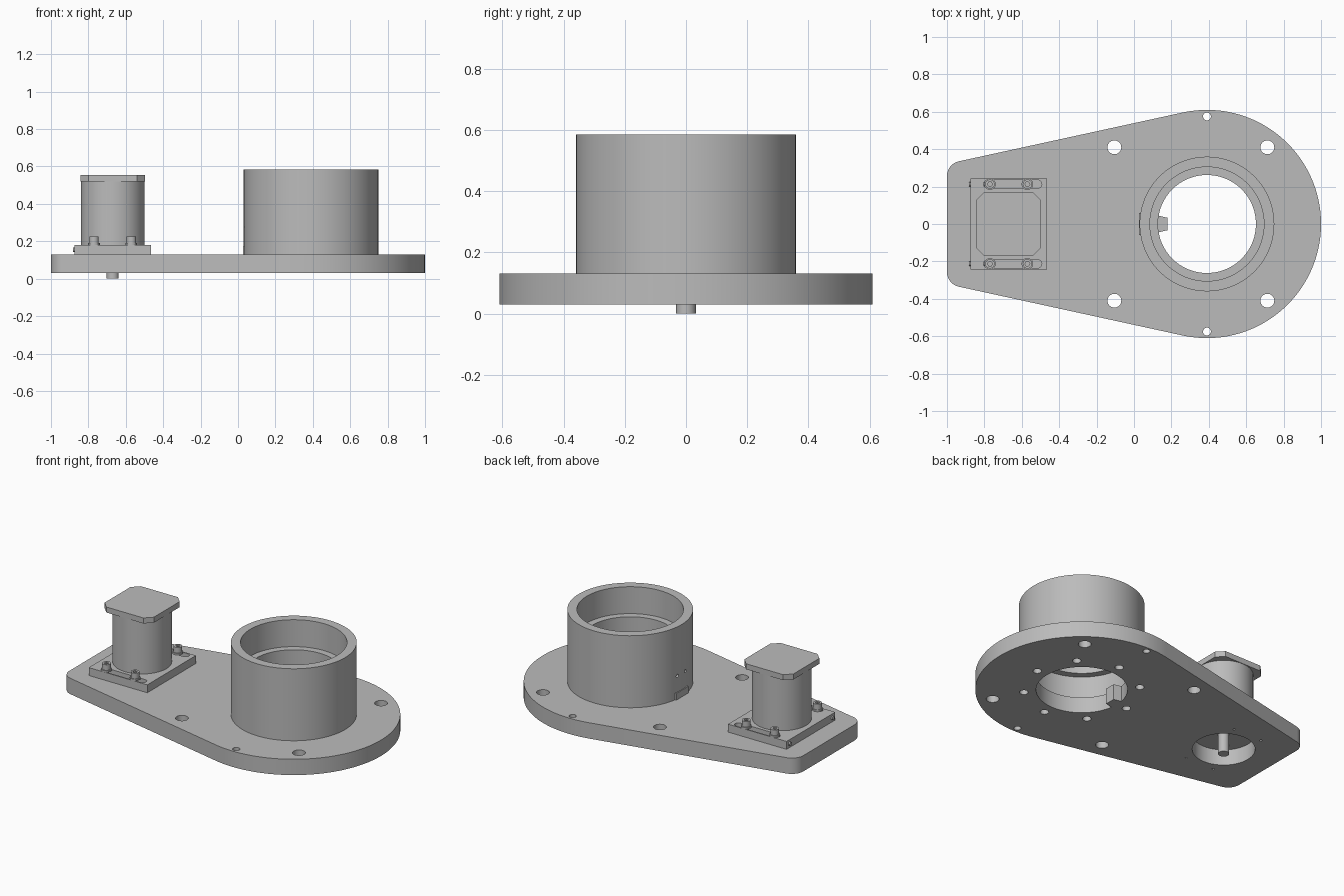
import bpy, bmesh, math
from mathutils import Vector, Matrix

if "Cube" in bpy.data.objects:
    bpy.data.objects.remove(bpy.data.objects["Cube"], do_unlink=True)

grey = bpy.data.materials.new("machined_grey")
grey.use_nodes = True
COLOUR = (0.5, 0.5, 0.5, 1)
grey.diffuse_color = COLOUR
for node in grey.node_tree.nodes:
    if node.type == "BSDF_PRINCIPLED":
        node.inputs["Base Color"].default_value = COLOUR

BORE_X, MOTOR_X = 0.39, -0.67
PLATE_LOW, PLATE_TOP, MOUNT_TOP = 0.03, 0.13, 0.18


def make(name, bm):
    bmesh.ops.recalc_face_normals(bm, faces=bm.faces)
    mesh = bpy.data.meshes.new(name)
    bm.to_mesh(mesh)
    bm.free()
    mesh.materials.append(grey)
    obj = bpy.data.objects.new(name, mesh)
    bpy.context.collection.objects.link(obj)
    return obj


def prism(bm, points, low, high):
    """Upright prism over a plan outline."""
    bottom = [bm.verts.new((x, y, low)) for x, y in points]
    top = [bm.verts.new((x, y, high)) for x, y in points]
    bm.faces.new(bottom[::-1])
    bm.faces.new(top)
    for i in range(len(points)):
        j = (i + 1) % len(points)
        bm.faces.new((bottom[i], bottom[j], top[j], top[i]))


def arc(cx, cy, r, start, end, n):
    return [(cx + r * math.cos(start + (end - start) * i / n),
             cy + r * math.sin(start + (end - start) * i / n)) for i in range(n + 1)]


def circle(cx, cy, r, n=32):
    return arc(cx, cy, r, 0, math.tau, n)[:-1]


def rectangle(x0, x1, y0, y1):
    return [(x0, y0), (x1, y0), (x1, y1), (x0, y1)]


def rod_x(bm, x0, x1, y, z, r):
    """Round rod along the x axis."""
    place = Matrix.Translation(Vector(((x0 + x1) / 2, y, z))) @ Matrix.Rotation(math.pi / 2, 4, "Y")
    bmesh.ops.create_cone(bm, cap_ends=True, segments=20, radius1=r, radius2=r,
                          depth=x1 - x0, matrix=place)


def cut(obj, bm):
    cutter = make("cutter", bm)
    cutter.hide_render = True
    mod = obj.modifiers.new("cut", "BOOLEAN")
    mod.operation, mod.solver, mod.object = "DIFFERENCE", "EXACT", cutter
    bpy.ops.object.select_all(action="DESELECT")
    bpy.context.view_layer.objects.active = obj
    obj.select_set(True)
    bpy.ops.object.modifier_apply(modifier="cut")
    bpy.data.objects.remove(cutter, do_unlink=True)


def simple(name, points, low, high):
    bm = bmesh.new()
    prism(bm, points, low, high)
    return make(name, bm)


# Base plate: large round end, tangent sides, rounded narrow end
R, corner, tilt = 0.61, 0.08, math.atan(0.218)
side = math.pi / 2 + tilt
cx = -1 + corner
cy = (R - corner - math.sin(tilt) * (BORE_X - cx)) / math.cos(tilt)
outline = (arc(BORE_X, 0, R, -side, side, 96)
           + arc(cx, cy, corner, side, math.pi, 10)
           + arc(cx, -cy, corner, -math.pi, -side, 10))
plate = simple("base_plate", outline, PLATE_LOW, PLATE_TOP)

bolt_spots = [(MOTOR_X + dx, dy) for dx in (-0.1, 0.1) for dy in (-0.213, 0.213)]
holes = [(BORE_X, 0, 0.262, 96), (MOTOR_X, 0, 0.18, 64)]
for s in (-1, 1):
    holes += [(-0.105, s * 0.41, 0.037, 32), (0.713, s * 0.41, 0.037, 32),
              (BORE_X, s * 0.575, 0.021, 24)]
for i in range(8):
    a = i * math.tau / 8
    holes.append((BORE_X + 0.333 * math.cos(a), 0.333 * math.sin(a), 0.025, 24))
holes += [(x, y, 0.007, 12) for x, y in bolt_spots]
bm = bmesh.new()
for x, y, r, n in holes:
    prism(bm, circle(x, y, r, n), -0.1, 0.3)
cut(plate, bm)

# Key protruding into the bore
simple("bore_key", [(0.12, -0.047), (0.18, -0.033), (0.18, 0.033), (0.12, 0.047)],
       PLATE_LOW, PLATE_TOP)

# Bearing housing: turned profile with a seat, lip and lower recess
profile = [(0.36, PLATE_TOP), (0.36, 0.585), (0.305, 0.585), (0.305, 0.415),
           (0.262, 0.415), (0.262, 0.29), (0.305, 0.29), (0.305, PLATE_TOP)]
bm = bmesh.new()
STEPS = 96
rings = []
for i in range(STEPS):
    a = math.tau * i / STEPS
    rings.append([bm.verts.new((BORE_X + r * math.cos(a), r * math.sin(a), z)) for r, z in profile])
for i in range(STEPS):
    here, there = rings[i], rings[(i + 1) % STEPS]
    for j in range(len(profile)):
        k = (j + 1) % len(profile)
        bm.faces.new((here[j], there[j], there[k], here[k]))
housing = make("bearing_housing", bm)
bm = bmesh.new()
for y in (-0.04, 0.04):
    rod_x(bm, 0, 0.07, y, 0.275, 0.01)
cut(housing, bm)
simple("housing_pad", rectangle(0.026, 0.06, -0.06, 0.06), PLATE_TOP, 0.172)

# Motor mount with slots and holes
mount = simple("motor_mount", rectangle(-0.873, -0.464, -0.243, 0.243), PLATE_TOP, MOUNT_TOP)
bm = bmesh.new()
for s in (-1, 1):
    y = s * 0.213
    prism(bm, arc(-0.515, y, 0.022, -math.pi / 2, math.pi / 2, 12)
          + arc(-0.782, y, 0.022, math.pi / 2, math.pi * 1.5, 12), 0, 0.3)
    for dx in (-0.09, 0.09):
        prism(bm, circle(MOTOR_X + dx, s * 0.09, 0.022, 24), 0, MOUNT_TOP - 0.01)
cut(mount, bm)

# Adjusting screws in the mount's end
bm = bmesh.new()
for y in (-0.213, 0.213):
    rod_x(bm, -0.882, -0.79, y, 0.155, 0.012)
make("adjusting_screws", bm)

# Bolts with washers and hexagon sockets
for i, (x, y) in enumerate(bolt_spots):
    simple(f"washer_{i}", circle(x, y, 0.031), MOUNT_TOP, 0.19)
    simple(f"bolt_shank_{i}", circle(x, y, 0.012, 16), 0.1, 0.19)
    head = simple(f"bolt_head_{i}", circle(x, y, 0.025), 0.19, 0.225)
    bm = bmesh.new()
    prism(bm, circle(x, y, 0.013, 6), 0.207, 0.25)
    cut(head, bm)

# Motor body, chamfered cap and shaft
simple("motor_body", circle(MOTOR_X, 0, 0.17, 64), MOUNT_TOP, 0.525)
h, c = 0.172, 0.043
cap = [(h, c - h), (h, h - c), (h - c, h), (c - h, h),
       (-h, h - c), (-h, c - h), (c - h, -h), (h - c, -h)]
simple("motor_cap", [(MOTOR_X + x, y) for x, y in cap], 0.52, 0.555)
simple("motor_shaft", circle(MOTOR_X, 0, 0.032), 0, 0.15)

# Smooth round faces, keep edges sharp
bpy.ops.object.select_all(action="DESELECT")
for obj in bpy.context.collection.objects:
    if obj.type == "MESH" and grey.name in obj.data.materials:
        obj.select_set(True)
        bpy.context.view_layer.objects.active = obj
bpy.ops.object.shade_smooth_by_angle(angle=math.radians(25))
